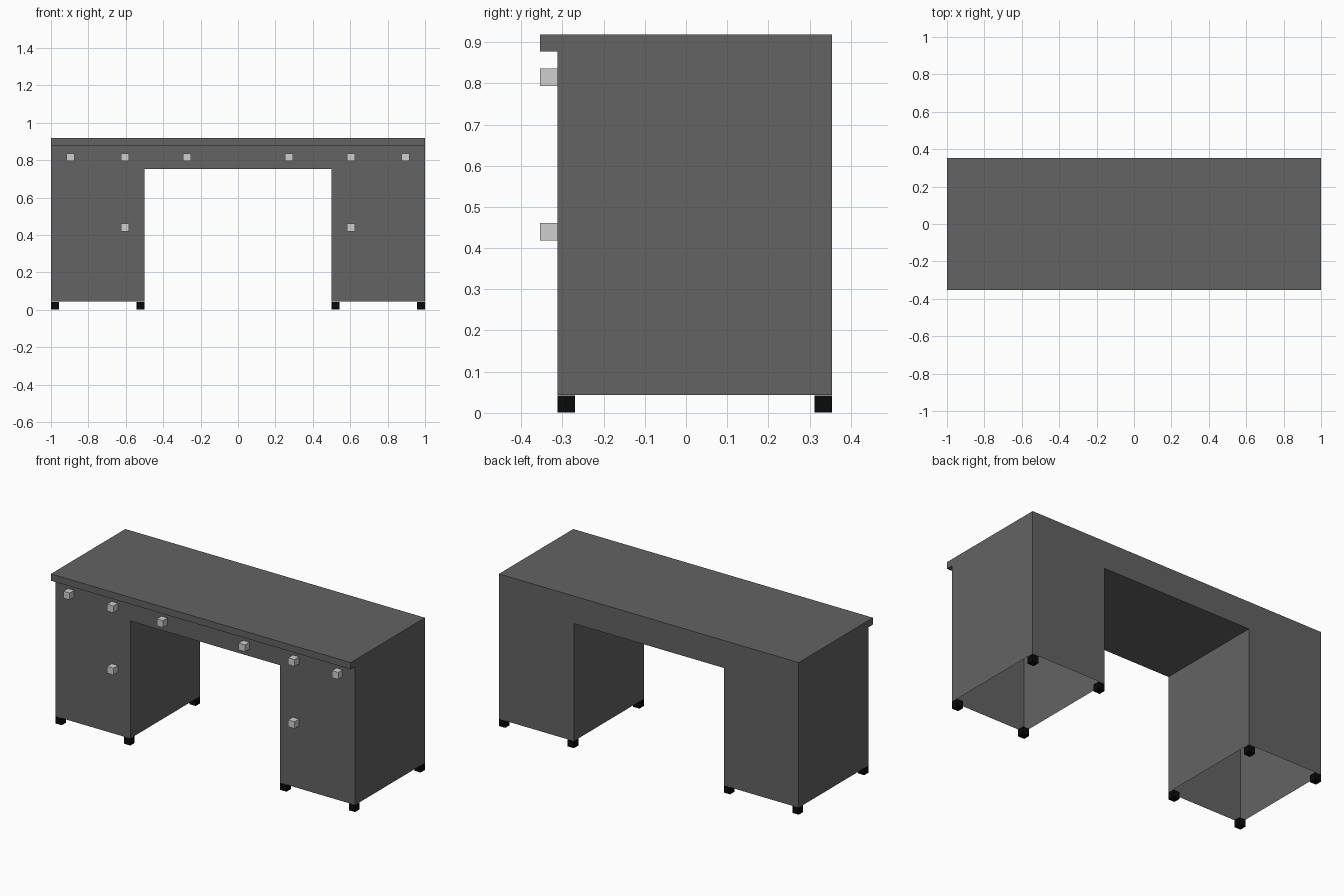
import bpy, bmesh

if "Cube" in bpy.data.objects:
    bpy.data.objects.remove(bpy.data.objects["Cube"])

W, K = 1.0, 0.5                 # half width, half knee-hole width
LIP, FRONT, BACK = -0.354, -0.312, 0.354
Z0, ZK, ZL, ZT = 0.043, 0.752, 0.877, 0.918
S = 0.042                       # foot and knob size


def material(name, v):
    m = bpy.data.materials.new(name)
    m.diffuse_color = (v, v, v, 1)
    m.use_nodes = True
    m.node_tree.nodes["Principled BSDF"].inputs["Base Color"].default_value = m.diffuse_color
    return m


grey = material("dark grey", 0.125)
silver = material("light grey", 0.62)
black = material("black", 0.003)


def finish(name, bm, mat):
    me = bpy.data.meshes.new(name)
    bm.to_mesh(me)
    bm.free()
    me.materials.append(mat)
    ob = bpy.data.objects.new(name, me)
    bpy.context.collection.objects.link(ob)
    return ob


def cube(name, x, y, z, mat):
    bm = bmesh.new()
    bmesh.ops.create_cube(bm, size=S)
    bmesh.ops.translate(bm, verts=bm.verts, vec=(x, y, z))
    return finish(name, bm, mat)


# Desk shell: thin panels, pedestals open underneath
bm = bmesh.new()


def panel(points):
    bm.faces.new([bm.verts.new(p) for p in points])


def u_shape(y, top):
    outline = [(-W, Z0), (-K, Z0), (-K, ZK), (K, ZK),
               (K, Z0), (W, Z0), (W, top), (-W, top)]
    panel([(x, y, z) for x, z in outline])


def across(a, b):               # full-width panel between two (y, z) points
    panel([(-W, *a), (W, *a), (W, *b), (-W, *b)])


u_shape(FRONT, ZL)
u_shape(BACK, ZT)
across((LIP, ZT), (BACK, ZT))       # desk top
across((LIP, ZL), (LIP, ZT))        # lip front
across((FRONT, ZL), (LIP, ZL))      # lip underside
panel([(-K, FRONT, ZK), (K, FRONT, ZK), (K, BACK, ZK), (-K, BACK, ZK)])
side = [(FRONT, Z0), (BACK, Z0), (BACK, ZT), (LIP, ZT), (LIP, ZL), (FRONT, ZL)]
inner = [(FRONT, Z0), (BACK, Z0), (BACK, ZK), (FRONT, ZK)]
for s in (-1, 1):
    panel([(s * W, y, z) for y, z in side])
    panel([(s * K, y, z) for y, z in inner])
bmesh.ops.remove_doubles(bm, verts=bm.verts, dist=1e-5)
bmesh.ops.recalc_face_normals(bm, faces=bm.faces)
finish("desk_body", bm, grey)

# Feet under the pedestal corners and knobs on the drawers and doors
for s in (-1, 1):
    for x in (K + S / 2, W - S / 2):
        for y in (FRONT + S / 2, BACK - S / 2):
            cube("foot", s * x, y, S / 2 + 0.0005, black)
    for x, z in ((0.896, 0.815), (0.604, 0.815), (0.273, 0.815), (0.604, 0.44)):
        cube("knob", s * x, FRONT - S / 2, z, silver)
